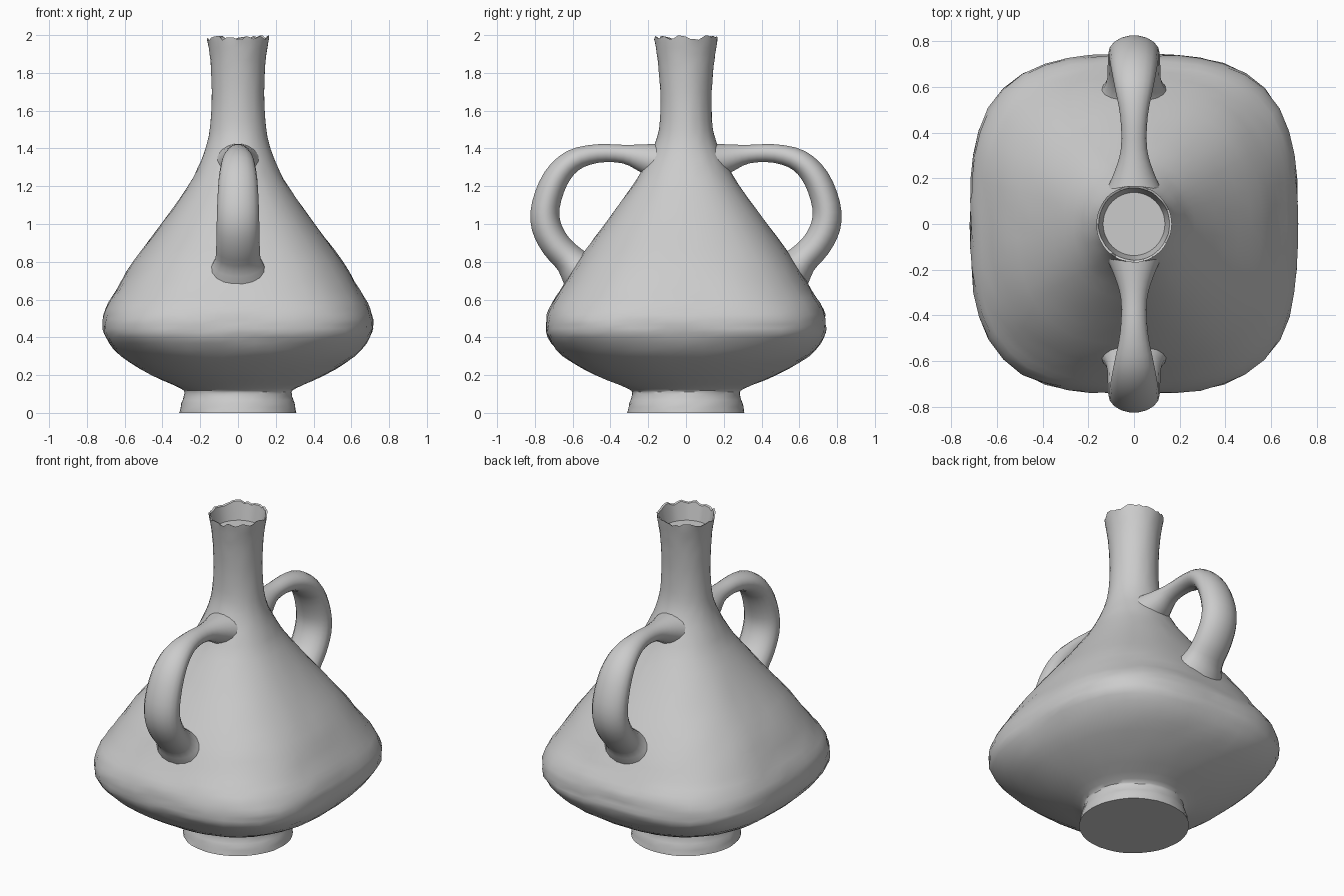
import bpy, bmesh, math, random
from mathutils import Vector

random.seed(4)
if "Cube" in bpy.data.objects:
    bpy.data.objects.remove(bpy.data.objects["Cube"])

clay = bpy.data.materials.new("grey clay")
clay.use_nodes = True
GREY = (0.6, 0.6, 0.6, 1)
clay.diffuse_color = GREY
clay.node_tree.nodes["Principled BSDF"].inputs["Base Color"].default_value = GREY


def smooth_rows(rows, steps):
    """Catmull-Rom interpolation through rows of numbers."""
    out = []
    for i in range(len(rows) - 1):
        p0, p1 = rows[max(i - 1, 0)], rows[i]
        p2, p3 = rows[i + 1], rows[min(i + 2, len(rows) - 1)]
        for s in range(steps):
            t = s / steps
            out.append([b + 0.5 * t * (c - a + t * (2*a - 5*b + 4*c - d + t * (3*(b - c) + d - a)))
                        for a, b, c, d in zip(p0, p1, p2, p3)])
    out.append(list(rows[-1]))
    return out


def loft(name, rings):
    """Skin a list of point rings and close both ends."""
    bm = bmesh.new()
    loops = [[bm.verts.new(p) for p in ring] for ring in rings]
    n = len(loops[0])
    for a, b in zip(loops, loops[1:]):
        for i in range(n):
            j = (i + 1) % n
            bm.faces.new((a[i], a[j], b[j], b[i]))
    bm.faces.new(loops[0][::-1])
    bm.faces.new(loops[-1])
    bmesh.ops.recalc_face_normals(bm, faces=bm.faces)
    mesh = bpy.data.meshes.new(name)
    bm.to_mesh(mesh)
    bm.free()
    mesh.materials.append(clay)
    obj = bpy.data.objects.new(name, mesh)
    bpy.context.collection.objects.link(obj)
    bpy.context.view_layer.objects.active = obj
    obj.select_set(True)
    bpy.ops.object.shade_smooth_by_angle(angle=math.radians(35))
    obj.select_set(False)
    return obj


def section(z, rx, ry, power, wobble, sides=48):
    """Rounded-square ring; power 2 is an ellipse."""
    ring = []
    for i in range(sides):
        a = math.tau * i / sides
        c, s = math.cos(a), math.sin(a)
        r = (abs(c) ** power + abs(s) ** power) ** (-1 / power)
        r *= 1 + random.uniform(-wobble, wobble)
        ring.append(Vector((rx * r * c, ry * r * s, z)))
    return ring


# Body: height, half width, half depth, squareness
foot = [(0, .31, .31, 2), (.05, .30, .30, 2), (.1, .285, .285, 2), (.13, .305, .31, 2)]
belly = [(.2, .46, .48, 2.2), (.3, .62, .65, 2.6), (.4, .70, .73, 3), (.47, .715, .74, 3.1),
         (.55, .70, .725, 3), (.65, .645, .665, 2.8), (.8, .555, .575, 2.6), (1, .405, .43, 2.4),
         (1.2, .265, .285, 2.2), (1.3, .212, .225, 2.1)]
neck = [(1.4, .172, .175, 2), (1.5, .15, .143, 2), (1.65, .139, .135, 2),
        (1.8, .142, .143, 2), (1.9, .15, .155, 2), (1.985, .165, .168, 2)]
rings = [section(*row, 0.006) for row in smooth_rows(foot + belly + neck, 3)]
# Uneven rim, then the shallow hollow of the mouth
for p in rings[-1]:
    p.z += random.uniform(-.012, .015)
rings.append([Vector((p.x * .94, p.y * .94, p.z - .005)) for p in rings[-1]])
rings.append(section(1.88, .135, .138, 2, 0))
loft("bottle_body", rings)

# Handles: distance out, height, half width, half thickness
path = [(.15, 1.33, .12, .10), (.23, 1.35, .085, .075), (.33, 1.37, .057, .05), (.47, 1.373, .06, .05),
        (.60, 1.335, .085, .06), (.69, 1.24, .102, .07), (.742, 1.1, .11, .076), (.74, .99, .113, .08),
        (.69, .89, .115, .08), (.615, .81, .122, .085), (.55, .74, .165, .12), (.48, .69, .2, .15)]


def handle(name, side):
    rows = smooth_rows(path, 3)
    rings = []
    for k, (y, z, w, t) in enumerate(rows):
        before, after = rows[max(k - 1, 0)], rows[min(k + 1, len(rows) - 1)]
        along = Vector((0, after[0] - before[0], after[1] - before[1])).normalized()
        out = Vector((0, -along.z, along.y))
        ring = []
        for i in range(18):
            a = math.tau * i / 18
            p = Vector((w * math.cos(a), y, z)) + out * t * math.sin(a)
            p.y *= side
            ring.append(p)
        rings.append(ring)
    loft(name, rings)


handle("front_handle", -1)
handle("back_handle", 1)
